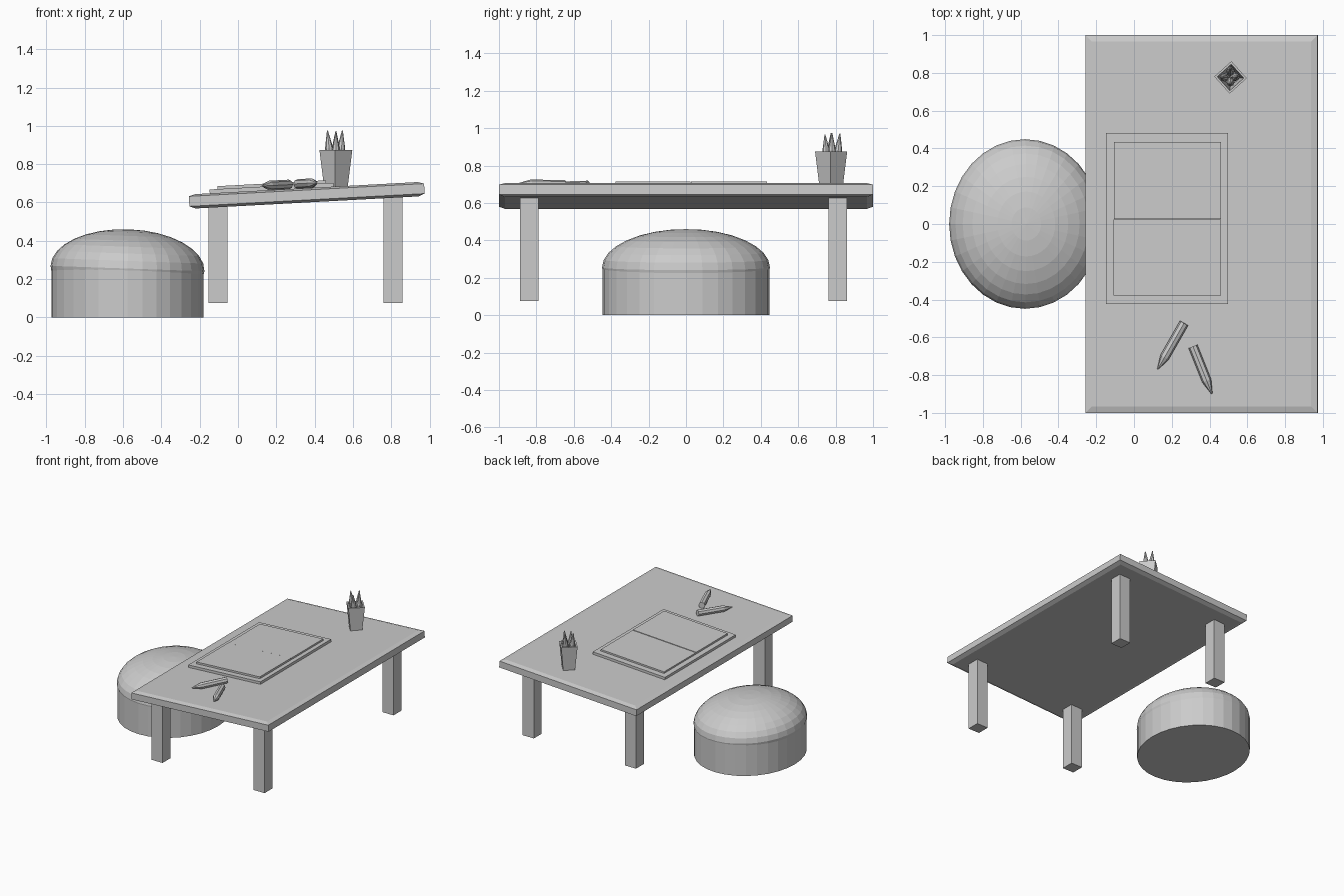
import bpy, bmesh, math
from mathutils import Vector, Matrix

if "Cube" in bpy.data.objects:
    bpy.data.objects.remove(bpy.data.objects["Cube"])

# Frame of the sloping table top: origin at the middle of its upper surface
SLOPE = Matrix.Translation((0.357, 0, 0.675)) @ Matrix.Rotation(math.radians(-3.1), 4, 'Y')


def finish(name, bm, matrix=Matrix()):
    bmesh.ops.recalc_face_normals(bm, faces=bm.faces)
    mesh = bpy.data.meshes.new(name)
    bm.to_mesh(mesh)
    bm.free()
    ob = bpy.data.objects.new(name, mesh)
    ob.matrix_world = matrix
    bpy.context.collection.objects.link(ob)
    return ob


def loft(name, rings, matrix=Matrix()):
    """Skin a list of equal-sized point rings and cap both ends."""
    bm = bmesh.new()
    vs = [[bm.verts.new(p) for p in ring] for ring in rings]
    n = len(vs[0])
    for a, b in zip(vs, vs[1:]):
        for i in range(n):
            bm.faces.new((a[i], a[(i + 1) % n], b[(i + 1) % n], b[i]))
    bm.faces.new(vs[0])
    bm.faces.new(vs[-1])
    return finish(name, bm, matrix)


def rect(x0, x1, y0, y1, z):
    return [(x0, y0, z), (x1, y0, z), (x1, y1, z), (x0, y1, z)]


def box(name, x0, x1, y0, y1, z0, z1, matrix=Matrix()):
    return loft(name, [rect(x0, x1, y0, y1, z0), rect(x0, x1, y0, y1, z1)], matrix)


def circle(rx, ry, z, n, turn=0.0):
    return [(rx * math.cos(turn + 2 * math.pi * i / n),
             ry * math.sin(turn + 2 * math.pi * i / n), z) for i in range(n)]


def pencil(name, end, tip, r=0.025, point=0.075):
    end, tip = Vector(end), Vector(tip)
    d = tip - end
    length = d.length
    m = Matrix.Translation(end) @ d.to_track_quat('Z', 'Y').to_matrix().to_4x4()
    rings = [circle(r, r, 0, 8), circle(r, r, length - point, 8),
             circle(r * 0.12, r * 0.12, length, 8)]
    return loft(name, rings, m)


def top_z(x):
    return 0.675 + (x - 0.357) * math.tan(math.radians(3.1))


# Chamfered table top
layers = [(0.032, -0.075), (0, -0.062), (0, -0.010), (0.034, 0)]
loft("table_top", [rect(-0.615 + i, 0.615 - i, -1 + i, 1 - i, z) for i, z in layers], SLOPE)

# Four legs
for xn, x in (("left", -0.155), ("right", 0.76)):
    for yn, y in (("front", -0.888), ("back", 0.762)):
        box(f"{yn}_{xn}_leg", x, x + 0.1, y, y + 0.1, 0.075, top_z(x) - 0.04)

# Open book: cover and two page blocks
box("book_cover", -0.505, 0.142, -0.424, 0.482, -0.005, 0.02, SLOPE)
box("front_pages", -0.463, 0.105, -0.378, 0.023, 0.015, 0.035, SLOPE)
box("back_pages", -0.463, 0.105, 0.027, 0.434, 0.015, 0.033, SLOPE)

# Loose pencils lying on the table
for i, (ex, ey, tx, ty) in enumerate([(0.265, -0.525, 0.125, -0.77), (0.312, -0.648, 0.413, -0.90)]):
    pencil(f"loose_pencil_{i + 1}", (ex, ey, top_z(ex) + 0.024), (tx, ty, top_z(tx) + 0.024))

# Square tapered pencil cup, open at the top
cup = [(0.061, 0.675), (0.086, 0.875), (0.070, 0.875), (0.050, 0.71)]
turn = math.radians(-3)
loft("pencil_cup", [circle(r, r, z, 4, turn) for r, z in cup],
     Matrix.Translation((0.511, 0.776, 0)))

# Pencils standing in the cup
for i, (dx, dy, z) in enumerate([(-0.044, 0, 0.975), (0.034, 0.004, 0.975),
                                 (0, 0.047, 0.972), (0, -0.033, 0.965)]):
    pencil(f"cup_pencil_{i + 1}", (0.511 + dx * 0.45, 0.776 + dy * 0.45, 0.715),
           (0.511 + dx, 0.776 + dy, z), 0.021, 0.09)

# Round stool: oval drum with a domed cushion
SEAT = Matrix.Translation((-0.577, 0, 0))
loft("stool_base", [circle(0.398, 0.447, z, 32) for z in (0, 0.26)], SEAT)
bm = bmesh.new()
bmesh.ops.create_uvsphere(bm, u_segments=32, v_segments=16, radius=1)
bmesh.ops.scale(bm, vec=(0.402, 0.449, 0.205), verts=bm.verts)
finish("stool_cushion", bm, SEAT @ Matrix.Translation((0, 0, 0.255))
       @ Matrix.Rotation(math.radians(2), 4, 'Y'))
